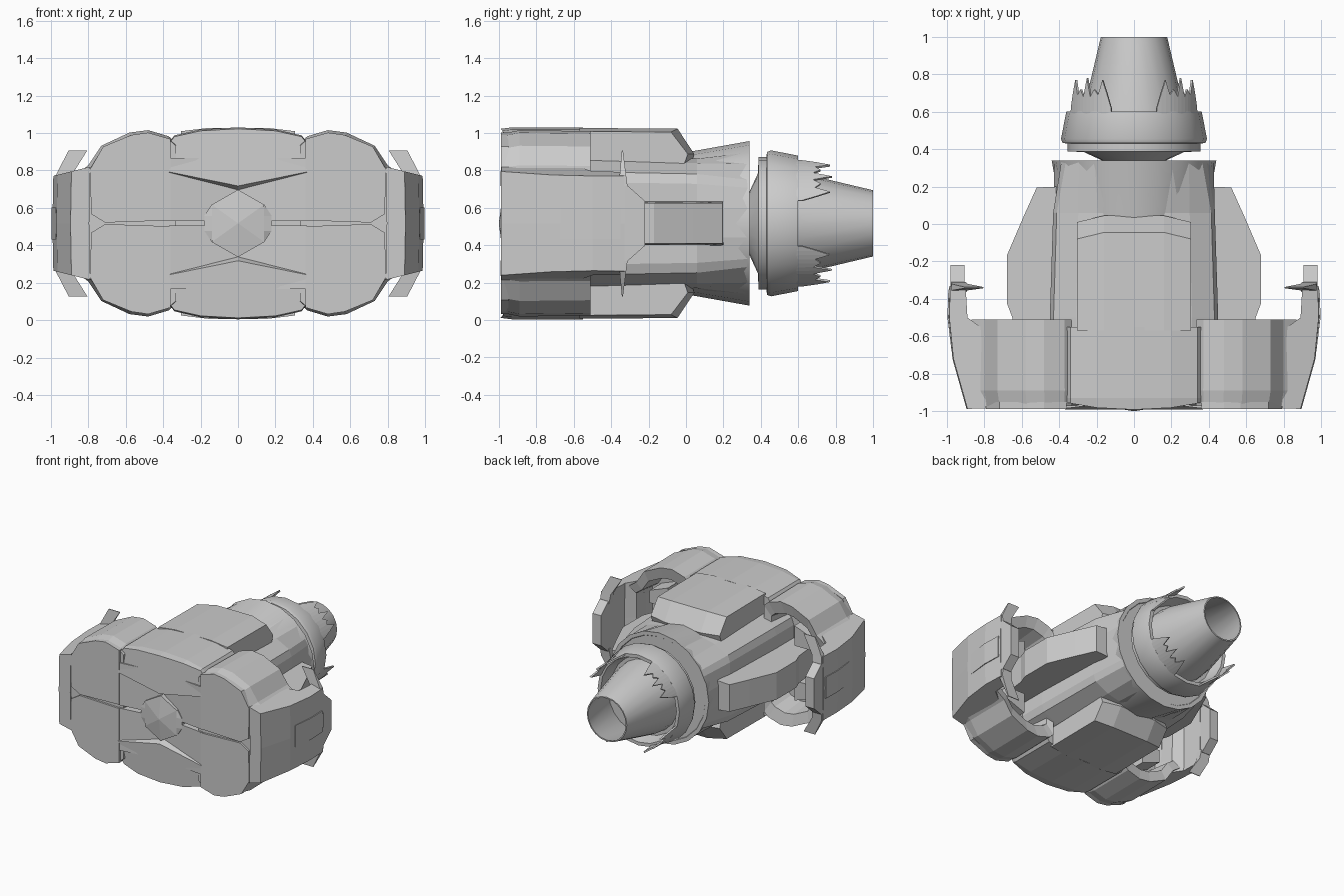
import bpy, bmesh, math

if "Cube" in bpy.data.objects:
    bpy.data.objects.remove(bpy.data.objects["Cube"])

MID = 0.517  # height of the symmetry plane; parts are built around it

mat = bpy.data.materials.new("hull_grey")
mat.use_nodes = True
GREY = (0.6, 0.6, 0.6, 1)
mat.diffuse_color = GREY
mat.node_tree.nodes["Principled BSDF"].inputs["Base Color"].default_value = GREY


def finish(name, bm, mirror="", smooth=False):
    bmesh.ops.recalc_face_normals(bm, faces=bm.faces)
    me = bpy.data.meshes.new(name)
    bm.to_mesh(me)
    bm.free()
    me.materials.append(mat)
    ob = bpy.data.objects.new(name, me)
    ob.location.z = MID
    bpy.context.collection.objects.link(ob)
    if mirror:
        mod = ob.modifiers.new("mirror", "MIRROR")
        mod.use_axis = ("x" in mirror, False, "z" in mirror)
        mod.use_mirror_merge = False
    if smooth:
        bpy.ops.object.select_all(action="DESELECT")
        ob.select_set(True)
        bpy.context.view_layer.objects.active = ob
        bpy.ops.object.shade_smooth_by_angle(angle=math.radians(32))
    return ob


def loft(name, rings, mirror="", smooth=False):
    """Skin matching closed rings of points and cap both ends."""
    bm = bmesh.new()
    vs = [[bm.verts.new(p) for p in ring] for ring in rings]
    n = len(vs[0])
    for a, b in zip(vs, vs[1:]):
        for i in range(n):
            j = (i + 1) % n
            bm.faces.new((a[i], a[j], b[j], b[i]))
    bm.faces.new(vs[0])
    bm.faces.new(vs[-1])
    return finish(name, bm, mirror, smooth)


def along_y(pts, y, s=1.0, cx=0.0):
    return [(cx + (x - cx) * s, y, z * s) for x, z in pts]


def along_x(pts, x):
    return [(x, y, z) for y, z in pts]


def lathe(name, profile, segs=20):
    """Turn (radius, y) points about the long axis."""
    rings = []
    for r, y in profile:
        r = max(r, 0.002)
        rings.append([(r * math.cos(i * math.tau / segs), y,
                       r * math.sin(i * math.tau / segs)) for i in range(segs)])
    return loft(name, rings, smooth=True)


def symmetric(half):
    """Complete a right-hand half outline across x = 0."""
    return half + [(-x, z) for x, z in reversed(half) if x > 0]


# Central fuselage, boxy in front and blending into the round collar
half = [(0, 0.375), (0.2, 0.36), (0.31, 0.335), (0.43, 0.275), (0.45, 0.22), (0.45, 0.08)]
half += [(x, -z) for x, z in reversed(half)]
body = symmetric(half)
round_end = [(x * 0.432 / math.hypot(x, z), z * 0.432 / math.hypot(x, z)) for x, z in body]
loft("fuselage", [along_y(body, -0.9), along_y(body, -0.5),
                  along_y(body, 0.06, 0.96), along_y(round_end, 0.335)])

# Side pods: hollow cups open at the back, cut away beside the wings
arc = [(0.33, 0.43), (0.37, 0.465), (0.48, 0.498), (0.58, 0.485),
       (0.73, 0.415), (0.8, 0.31), (0.87, 0.26), (0.87, 0.2)]
pod = arc + [(x, -z) for x, z in reversed(arc)]

def pod_rim(s, back):
    return [(0.6 + (x - 0.6) * s, back if abs(z) > 0.24 else -0.66, z * s) for x, z in pod]

loft("side_pod", [along_y(pod, -0.972, 0.965, 0.4), along_y(pod, -0.89),
                  pod_rim(0.99, -0.51), pod_rim(0.8, -0.53),
                  along_y(pod, -0.72, 0.75, 0.6)], "x")

# Front armour plates, split by a seam along the middle
plate = [(0.36, 0.016), (0.71, 0.004), (0.785, 0.05), (0.79, 0.29), (0.72, 0.41),
         (0.57, 0.472), (0.48, 0.485), (0.36, 0.45)]
loft("front_plate", [along_y(plate, -0.988), along_y(plate, -0.95)], "xz")
centre = [(0, 0.012), (0.37, 0.012), (0.37, 0.35), (0, 0.35)]
loft("centre_plate", [[(x, -0.94 - 0.125 * x, z) for x, z in centre],
                      along_y(centre, -0.85)], "xz")

# Hoods above and below the nose, with a bevelled inner lip
hood = symmetric([(0, 0.513), (0.2, 0.502), (0.34, 0.47), (0.37, 0.43),
                  (0.37, 0.25), (0, 0.175)])
lip = [(x, z + 0.025 if z < 0.3 else z * 0.985) for x, z in hood]
flat_hood = [(x, max(z, 0.25)) for x, z in hood]
loft("hood", [[(x, -0.992 + (0.17 * max(0, abs(x) - 0.14) if z > 0.3 else 0), z)
               for x, z in lip],
              along_y(hood, -0.93), along_y(flat_hood, -0.55)], "z")

# Long spine blocks with a sloped, undercut tail
def spine_ring(x, back, drop):
    pts = [(-0.57, 0.512 - drop), (-0.045 - back, 0.508 - drop), (0.045 - back, 0.37),
           (0.0 - back, 0.25), (-0.57, 0.25)]
    return along_x(pts, x)

loft("spine_block", [spine_ring(-0.305, 0.035, 0.02), spine_ring(-0.16, 0, 0.002),
                     spine_ring(0.16, 0, 0.002), spine_ring(0.305, 0.035, 0.02)], "z")

# Faceted nose gem
gem = [(0, 0.18), (0.14, 0.1), (0.18, 0.04), (0.18, -0.04), (0.14, -0.1),
       (0, -0.18), (-0.14, -0.1), (-0.18, -0.04), (-0.18, 0.04), (-0.14, 0.1)]
slim = [(max(-0.14, min(0.14, x)), z) for x, z in gem]
loft("nose_gem", [along_y(gem, -0.9), along_y(gem, -0.967),
                  along_y(slim, -0.977), along_y(slim, -1.0, 0.03)])

# Outer side panels with sloping top and bottom
panel = [(0.79, -0.985), (0.89, -0.988), (0.965, -0.72), (0.987, -0.5),
         (0.982, -0.33), (0.9, -0.33), (0.89, -0.5), (0.82, -0.55)]
def panel_ring(sign):
    return [(x, y, sign * (0.3 - 0.25 * (x - 0.8))) for x, y in panel]

loft("side_panel", [panel_ring(-1), [(x + 0.005, y, 0) for x, y in panel],
                    panel_ring(1)], "x")
tail = [(-0.36, 0.2), (-0.31, 0.2), (-0.22, 0.12), (-0.22, -0.12), (-0.31, -0.2), (-0.36, -0.2)]
loft("panel_tail", [along_x(tail, 0.905), along_x(tail, 0.98)], "x")
hatch = [(0.96, -0.67), (0.976, -0.67), (0.997, -0.5), (0.992, -0.35), (0.97, -0.35)]
loft("side_hatch", [[(x, y, z) for x, y in hatch] for z in (-0.085, 0.085)], "x")

# Leaning fins on the rear edge of the panels
def fin_ring(x0, x1, y0, y1, z):
    return [(x0, y0, z), (x1, y0, z), (x1, y1, z), (x0, y1, z)]

loft("panel_fin", [fin_ring(0.9, 0.98, -0.37, -0.31, 0.18),
                   fin_ring(0.89, 0.975, -0.355, -0.32, 0.255),
                   fin_ring(0.805, 0.905, -0.343, -0.337, 0.39)], "xz")

# Wings joining the fuselage to the pods
wing = [(0.4, -0.8), (0.62, -0.8), (0.65, -0.5), (0.68, -0.42),
        (0.68, -0.17), (0.59, 0.04), (0.52, 0.195), (0.4, 0.2)]
loft("wing", [[(x, y, s * (0.118 - 0.01 * (x > 0.5))) for x, y in wing]
              for s in (-1, 1)], "x")

# Struts inside the pods
strut = [(0.56, 0.3), (0.72, 0.24), (0.72, 0.14), (0.56, 0.14)]
loft("pod_strut", [along_y(strut, -0.85), along_y(strut, -0.57)], "xz")

# Rear collar, neck, ring and hollow nozzle
lathe("collar", [(0, 0.0), (0.38, 0.0), (0.39, 0.06), (0.44, 0.34),
                 (0.41, 0.34), (0.36, 0.27), (0, 0.27)])
lathe("neck", [(0, 0.25), (0.14, 0.25), (0.16, 0.335), (0.28, 0.39), (0, 0.4)])
lathe("engine_ring", [(0, 0.385), (0.28, 0.385), (0.355, 0.388), (0.355, 0.43), (0.382, 0.433),
                      (0.39, 0.455), (0.362, 0.6), (0.335, 0.6), (0.31, 0.5), (0, 0.5)])
lathe("nozzle", [(0, 0.48), (0.285, 0.48), (0.272, 0.6), (0.177, 1.0),
                 (0.167, 1.0), (0.25, 0.62), (0, 0.62)])

# Jagged petals: four torn clusters around the nozzle
def petals(name, radius, lean, heights):
    bm = bmesh.new()
    n = len(heights) - 1
    pairs = []
    for i, h in enumerate(heights):
        a = math.radians(20 + 50 * i / n)
        c, s = math.cos(a), math.sin(a)
        r = radius - lean * h
        pairs.append((bm.verts.new((radius * c, 0.57, radius * s)),
                      bm.verts.new((r * c, 0.6 + h, r * s))))
    for (a, b), (c, d) in zip(pairs, pairs[1:]):
        bm.faces.new((a, c, d, b))
    ob = finish(name, bm, "xz")
    ob.modifiers.new("thickness", "SOLIDIFY").thickness = 0.012

petals("engine_petals", 0.36, 0.02,
       [0.02, 0.1, 0.17, 0.09, 0.12, 0.08, 0.18, 0.08, 0.12, 0.09, 0.17, 0.1, 0.02])
